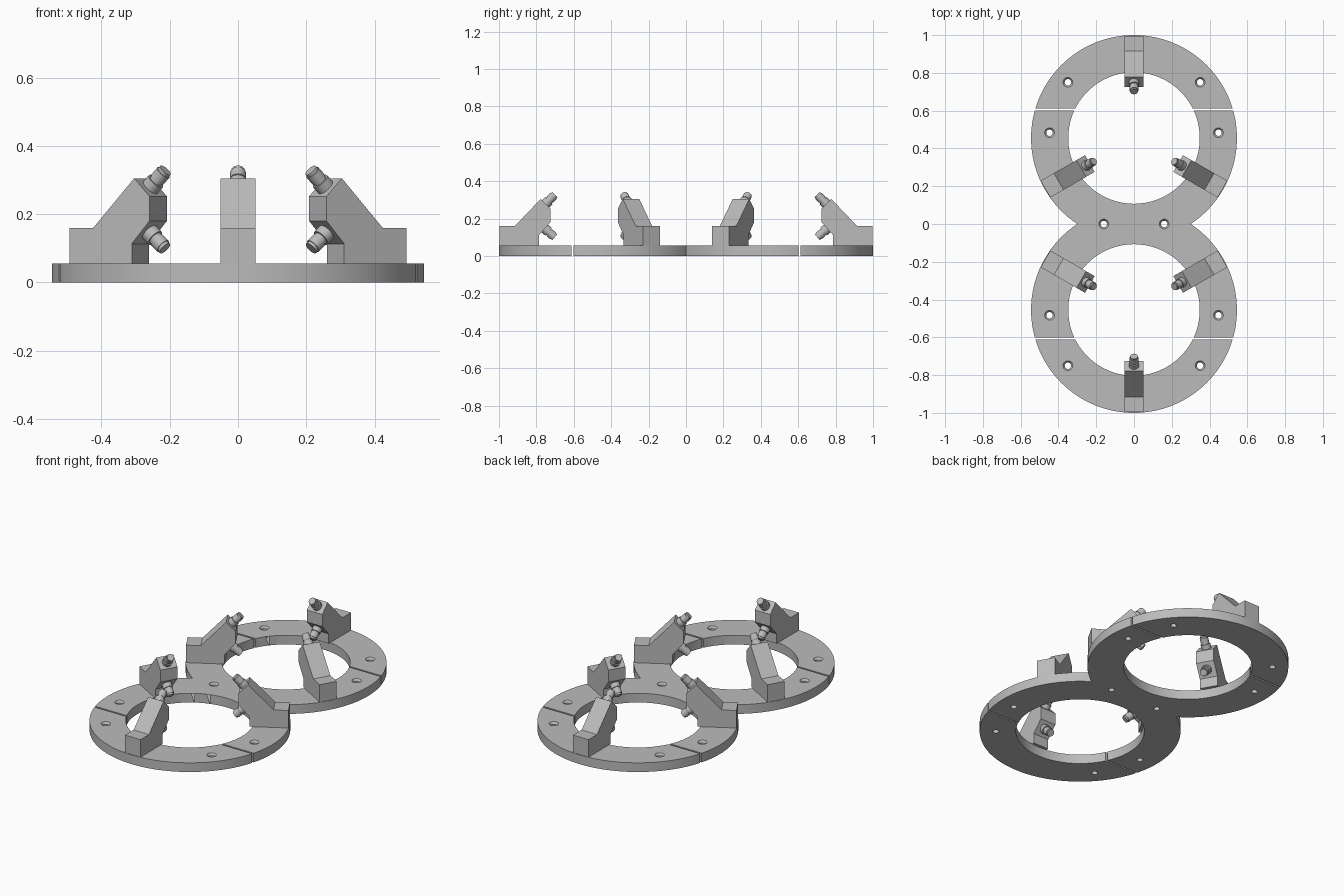
import bpy, bmesh, math
from mathutils import Matrix, Vector

if "Cube" in bpy.data.objects:
    bpy.data.objects.remove(bpy.data.objects["Cube"], do_unlink=True)

RING_Y, R_OUT, R_IN, THICK = 0.455, 0.545, 0.348, 0.055

grey = bpy.data.materials.new("plain grey")
grey.use_nodes = True
grey.diffuse_color = (0.5, 0.5, 0.5, 1)
grey.node_tree.nodes["Principled BSDF"].inputs["Base Color"].default_value = (0.5, 0.5, 0.5, 1)


def add_object(name, mesh, matrix=Matrix()):
    ob = bpy.data.objects.new(name, mesh)
    bpy.context.collection.objects.link(ob)
    ob.matrix_world = matrix
    return ob


def mesh_from(bm, name):
    bmesh.ops.recalc_face_normals(bm, faces=bm.faces)
    mesh = bpy.data.meshes.new(name)
    bm.to_mesh(mesh)
    bm.free()
    mesh.materials.append(grey)
    return mesh


def lathe(profile, name, segments):
    """Solid of revolution about z from (radius, height) points."""
    bm = bmesh.new()
    pts = [(0, profile[0][1])] + profile + [(0, profile[-1][1])]
    verts = [bm.verts.new((r, 0, z)) for r, z in pts]
    edges = [bm.edges.new(pair) for pair in zip(verts, verts[1:])]
    bmesh.ops.spin(bm, geom=verts + edges, cent=(0, 0, 0), axis=(0, 0, 1),
                   angle=math.tau, steps=segments, use_merge=True)
    bmesh.ops.remove_doubles(bm, verts=bm.verts, dist=1e-5)
    return mesh_from(bm, name)


def combine(target, other, operation):
    mod = target.modifiers.new("combine", 'BOOLEAN')
    mod.operation, mod.object, mod.solver = operation, other, 'EXACT'
    bpy.context.view_layer.objects.active = target
    bpy.ops.object.modifier_apply(modifier=mod.name)
    bpy.data.objects.remove(other, do_unlink=True)


def smooth(ob):
    bpy.ops.object.select_all(action='DESELECT')
    ob.select_set(True)
    bpy.context.view_layer.objects.active = ob
    bpy.ops.object.shade_smooth_by_angle(angle=math.radians(30))


# Base plate: two joined discs
disc = lathe([(R_OUT, 0), (R_OUT, THICK)], "disc", 128)
base = add_object("base_plate", disc, Matrix.Translation((0, RING_Y, 0)))
combine(base, add_object("disc_cutter", disc.copy(), Matrix.Translation((0, -RING_Y, 0))), 'UNION')

# Ring openings and the narrow slits across each ring
bore = lathe([(R_IN, -0.1), (R_IN, 0.2)], "bore", 128)
for side in (1, -1):
    combine(base, add_object("bore_cutter", bore, Matrix.Translation((0, side * RING_Y, 0))), 'DIFFERENCE')
    bm = bmesh.new()
    bmesh.ops.create_cube(bm, size=1, matrix=Matrix.Diagonal((1.4, 0.01, 0.4, 1)))
    slit = add_object("slit_cutter", mesh_from(bm, "slit"), Matrix.Translation((0, side * 0.606, 0)))
    combine(base, slit, 'DIFFERENCE')

# Countersunk screw holes
hole = lathe([(0.017, -0.1), (0.017, THICK - 0.012), (0.026, THICK), (0.026, 0.1)], "hole", 24)
spots = [(0.16, 0)] + [(x, s * y) for x, y in ((0.35, 0.75), (0.447, 0.483)) for s in (1, -1)]
for x, y in spots:
    for side in (1, -1):
        combine(base, add_object("hole_cutter", hole, Matrix.Translation((side * x, y, 0))), 'DIFFERENCE')
smooth(base)

# Bracket: side profile (distance from ring centre, height) extruded to its width
outline = [(0.541, THICK), (0.541, 0.16), (0.46, 0.16), (0.322, 0.305),
           (0.27, 0.252), (0.27, 0.18), (0.33, 0.113), (0.33, THICK)]
bm = bmesh.new()
face = bm.faces.new([bm.verts.new((r, -0.051, z)) for r, z in outline])
grown = bmesh.ops.extrude_face_region(bm, geom=[face])["geom"]
bmesh.ops.translate(bm, vec=(0, 0.102, 0), verts=[v for v in grown if isinstance(v, bmesh.types.BMVert)])
bracket = mesh_from(bm, "bracket")

# Stepped nozzle pointing along z
nozzle = lathe([(0.027, -0.005), (0.027, 0.026), (0.021, 0.026), (0.021, 0.034),
                (0.023, 0.034), (0.023, 0.062), (0.02, 0.062), (0.02, 0.071)], "nozzle", 32)
mounts = {"upper": ((0.296, 0, 0.278), (-1, 0, 1)),
          "lower": ((0.3, 0, 0.147), (-0.067, 0, -0.06))}

# Three brackets on each ring, each with two nozzles
for ring, side in (("back", 1), ("front", -1)):
    for i in range(3):
        angle = side * math.pi / 2 + i * math.tau / 3
        place = Matrix.Translation((0, side * RING_Y, 0)) @ Matrix.Rotation(angle, 4, 'Z')
        add_object(f"{ring}_bracket_{i + 1}", bracket, place)
        for level, (spot, aim) in mounts.items():
            turn = Vector(aim).to_track_quat('Z', 'Y').to_matrix().to_4x4()
            part = add_object(f"{ring}_{level}_nozzle_{i + 1}", nozzle, place @ Matrix.Translation(spot) @ turn)
smooth(part)
